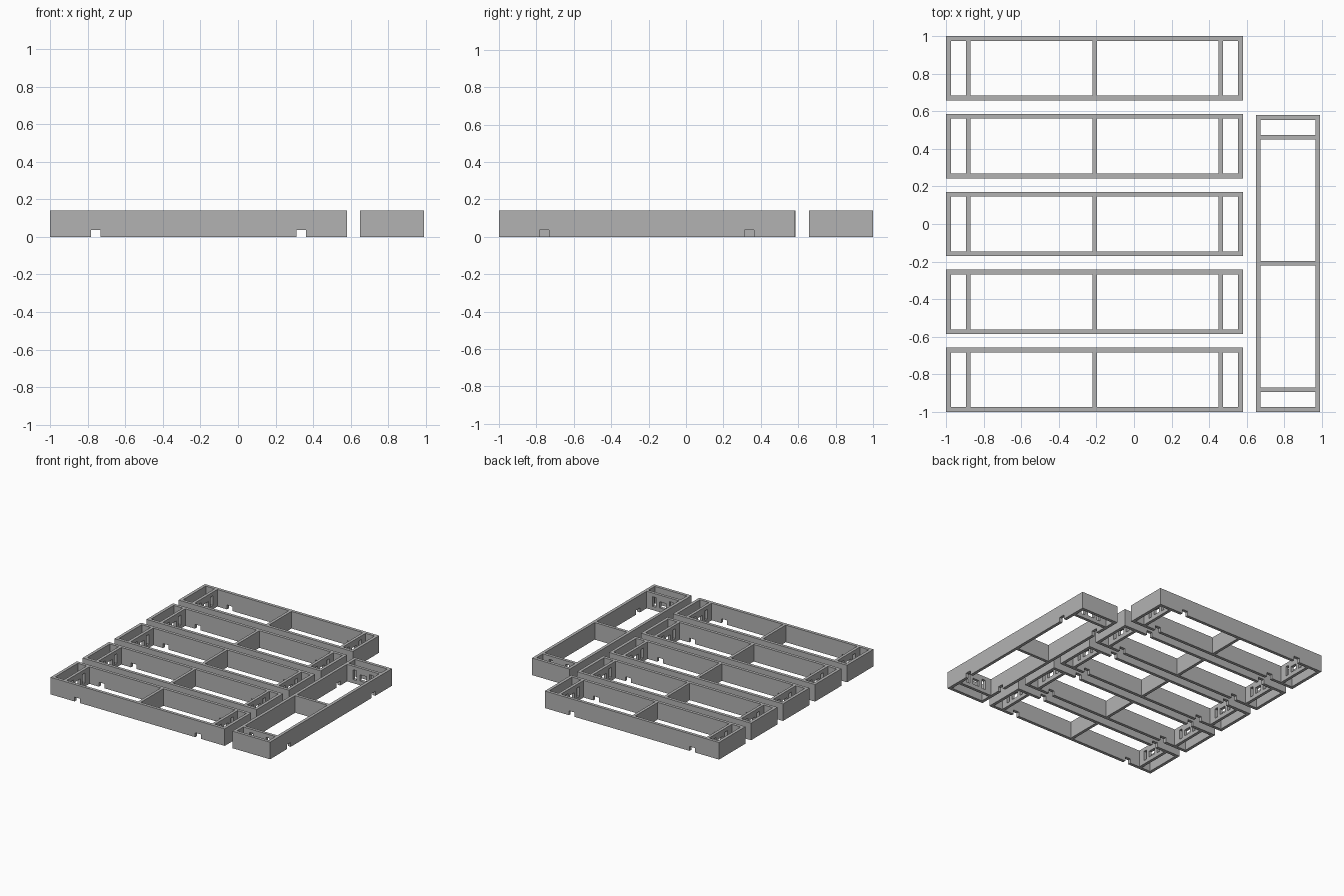
import bpy, bmesh, math
from mathutils import Matrix

if "Cube" in bpy.data.objects:
    bpy.data.objects.remove(bpy.data.objects["Cube"])

LENGTH, WIDTH, HEIGHT = 1.58, 0.342, 0.14
WALL, RIB = 0.025, 0.024
RIB_X = 0.672          # distance of the end ribs from the middle
NOTCH_X = 0.5475       # distance of the bottom notches from the middle

grey = bpy.data.materials.new("light grey")
grey.diffuse_color = (0.45, 0.45, 0.45, 1)
grey.use_nodes = True
grey.node_tree.nodes["Principled BSDF"].inputs["Base Color"].default_value = grey.diffuse_color


def boxes(name, ranges):
    """One object made of boxes given as (x0, x1, y0, y1, z0, z1)."""
    bm = bmesh.new()
    for x0, x1, y0, y1, z0, z1 in ranges:
        m = Matrix.Translation(((x0 + x1) / 2, (y0 + y1) / 2, (z0 + z1) / 2))
        m = m @ Matrix.Diagonal((x1 - x0, y1 - y0, z1 - z0, 1))
        bmesh.ops.create_cube(bm, size=1, matrix=m)
    mesh = bpy.data.meshes.new(name)
    bm.to_mesh(mesh)
    bm.free()
    obj = bpy.data.objects.new(name, mesh)
    bpy.context.collection.objects.link(obj)
    return obj


def cut(obj, cutter):
    cutter.hide_render = True
    cutter.hide_viewport = False
    mod = obj.modifiers.new("cut", 'BOOLEAN')
    mod.operation = 'DIFFERENCE'
    mod.solver = 'EXACT'
    mod.object = cutter


# Solid block
hl, hw = LENGTH / 2, WIDTH / 2
frame = boxes("tray_frame", [(-hl, hl, -hw, hw, 0, HEIGHT)])
frame.data.materials.append(grey)

# Four open cells between the end walls and ribs
iw = hw - WALL
edges = [-hl + WALL, -RIB_X - RIB / 2, -RIB_X + RIB / 2, -RIB / 2,
         RIB / 2, RIB_X - RIB / 2, RIB_X + RIB / 2, hl - WALL]
cells = boxes("cell_cutter", [(edges[i], edges[i + 1], -iw, iw, -0.1, 0.3)
                              for i in range(0, 8, 2)])

# Notches under the long walls, and windows in the end ribs
openings = []
for s in (-1, 1):
    openings.append((s * NOTCH_X - 0.025, s * NOTCH_X + 0.025, -0.3, 0.3, -0.1, 0.036))
    r0, r1 = s * RIB_X - 0.03, s * RIB_X + 0.03
    openings.append((r0, r1, -0.03, 0.03, 0.035, 0.085))
    for t in (-1, 1):
        openings.append((r0, r1, t * 0.075 - 0.016, t * 0.075 + 0.016, 0.03, 0.11))
holes = boxes("opening_cutter", openings)

cut(frame, cells)
cut(frame, holes)

# Bake the cuts into one shared mesh
bpy.context.view_layer.update()
deps = bpy.context.evaluated_depsgraph_get()
baked = bpy.data.meshes.new_from_object(frame.evaluated_get(deps))
baked.name = "tray_frame_mesh"
baked.materials.clear()
baked.materials.append(grey)
for p in baked.polygons:
    p.material_index = 0
for o in (frame, cells, holes):
    bpy.data.objects.remove(o)


def place(name, x, y, turn=0):
    obj = bpy.data.objects.new(name, baked)
    obj.location = (x, y, 0)
    obj.rotation_euler.z = turn
    bpy.context.collection.objects.link(obj)


# Five frames in a stack, and one turned frame beside them
for i in range(5):
    place(f"row_frame_{i + 1}", -0.21, (i - 2) * 0.4145)
place("side_frame", 0.82, -0.21, math.pi / 2)
